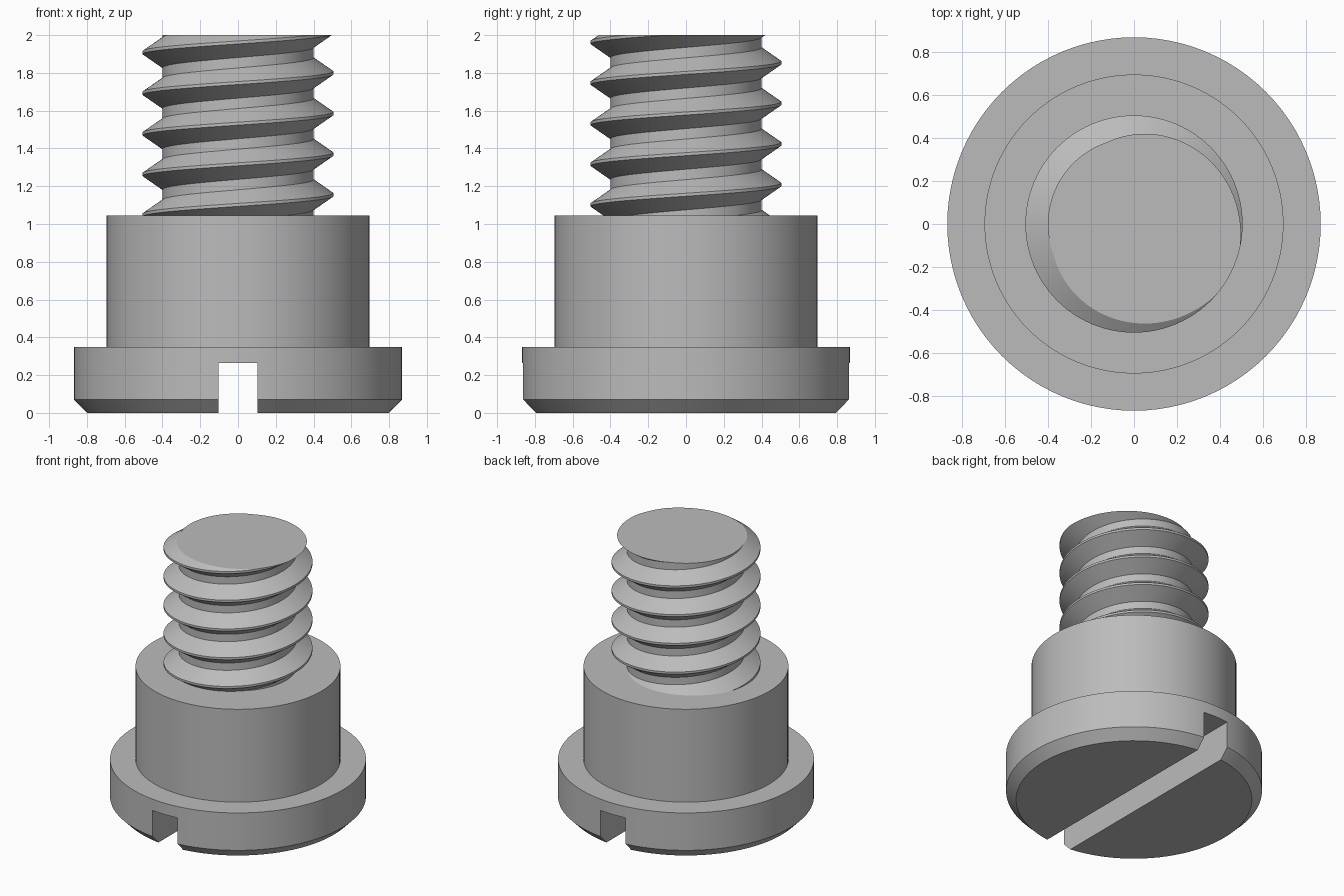
import bpy, bmesh
from math import cos, sin, pi, radians

cube = bpy.data.objects.get("Cube")
if cube:
    bpy.data.objects.remove(cube, do_unlink=True)

SIDES = 96
SHOULDER_TOP, TOP = 1.045, 2.0
ROOT, CREST, PITCH = 0.4, 0.505, 0.215

steel = bpy.data.materials.new("grey steel")
steel.use_nodes = True
GREY = (0.5, 0.5, 0.5, 1)
steel.diffuse_color = GREY
steel.node_tree.nodes["Principled BSDF"].inputs["Base Color"].default_value = GREY


def add_object(name, bm):
    bmesh.ops.recalc_face_normals(bm, faces=bm.faces)
    mesh = bpy.data.meshes.new(name)
    bm.to_mesh(mesh)
    bm.free()
    mesh.materials.append(steel)
    obj = bpy.data.objects.new(name, mesh)
    bpy.context.collection.objects.link(obj)
    return obj


def select_only(obj):
    bpy.ops.object.select_all(action='DESELECT')
    obj.select_set(True)
    bpy.context.view_layer.objects.active = obj


def smooth(obj):
    select_only(obj)
    bpy.ops.object.shade_smooth_by_angle(angle=radians(25))


# Chamfered head and shoulder, turned from one profile
profile = [(0.8, 0), (0.868, 0.07), (0.868, 0.35), (0.695, 0.35), (0.695, SHOULDER_TOP)]
bm = bmesh.new()
rings = [[bm.verts.new((r * cos(2 * pi * i / SIDES), r * sin(2 * pi * i / SIDES), z))
          for i in range(SIDES)] for r, z in profile]
for low, high in zip(rings, rings[1:]):
    for i in range(SIDES):
        j = (i + 1) % SIDES
        bm.faces.new((low[i], low[j], high[j], high[i]))
bm.faces.new(rings[0])
bm.faces.new(rings[-1])
body = add_object("head_and_shoulder", bm)

# Screwdriver slot cut along the underside
bm = bmesh.new()
bmesh.ops.create_cube(bm, size=1)
cutter = add_object("slot_cutter", bm)
cutter.scale = (0.205, 2.2, 0.53)
cutter.hide_render = True
cut = body.modifiers.new("slot", 'BOOLEAN')
cut.operation = 'DIFFERENCE'
cut.solver = 'EXACT'
cut.object = cutter
select_only(body)
bpy.ops.object.modifier_apply(modifier="slot")
bpy.data.objects.remove(cutter, do_unlink=True)
smooth(body)

# Right-handed thread: one tooth section swept up a helix, one pitch per turn
tooth = [(ROOT, -0.08), (CREST, -0.008), (CREST, 0.008), (ROOT, 0.08), (ROOT, PITCH - 0.08)]
START, TURNS = 1.155 - 2 * PITCH, 8
bm = bmesh.new()
previous = None
for i in range(TURNS * SIDES + 1):
    angle = 2 * pi * i / SIDES
    rise = START + PITCH * i / SIDES
    section = [bm.verts.new((r * cos(angle), r * sin(angle), z + rise)) for r, z in tooth]
    if previous:
        for k in range(len(tooth) - 1):
            bm.faces.new((previous[k], section[k], section[k + 1], previous[k + 1]))
    previous = section
bmesh.ops.remove_doubles(bm, verts=bm.verts, dist=0.0005)

# Trim the thread flat at both ends and cap it
for height, direction in ((SHOULDER_TOP - 0.02, -1), (TOP, 1)):
    cut = bmesh.ops.bisect_plane(bm, geom=bm.verts[:] + bm.edges[:] + bm.faces[:],
                                 plane_co=(0, 0, height), plane_no=(0, 0, direction),
                                 clear_outer=True)
    rim = [e for e in cut["geom_cut"] if isinstance(e, bmesh.types.BMEdge)]
    bmesh.ops.holes_fill(bm, edges=rim, sides=0)
smooth(add_object("threaded_shank", bm))
